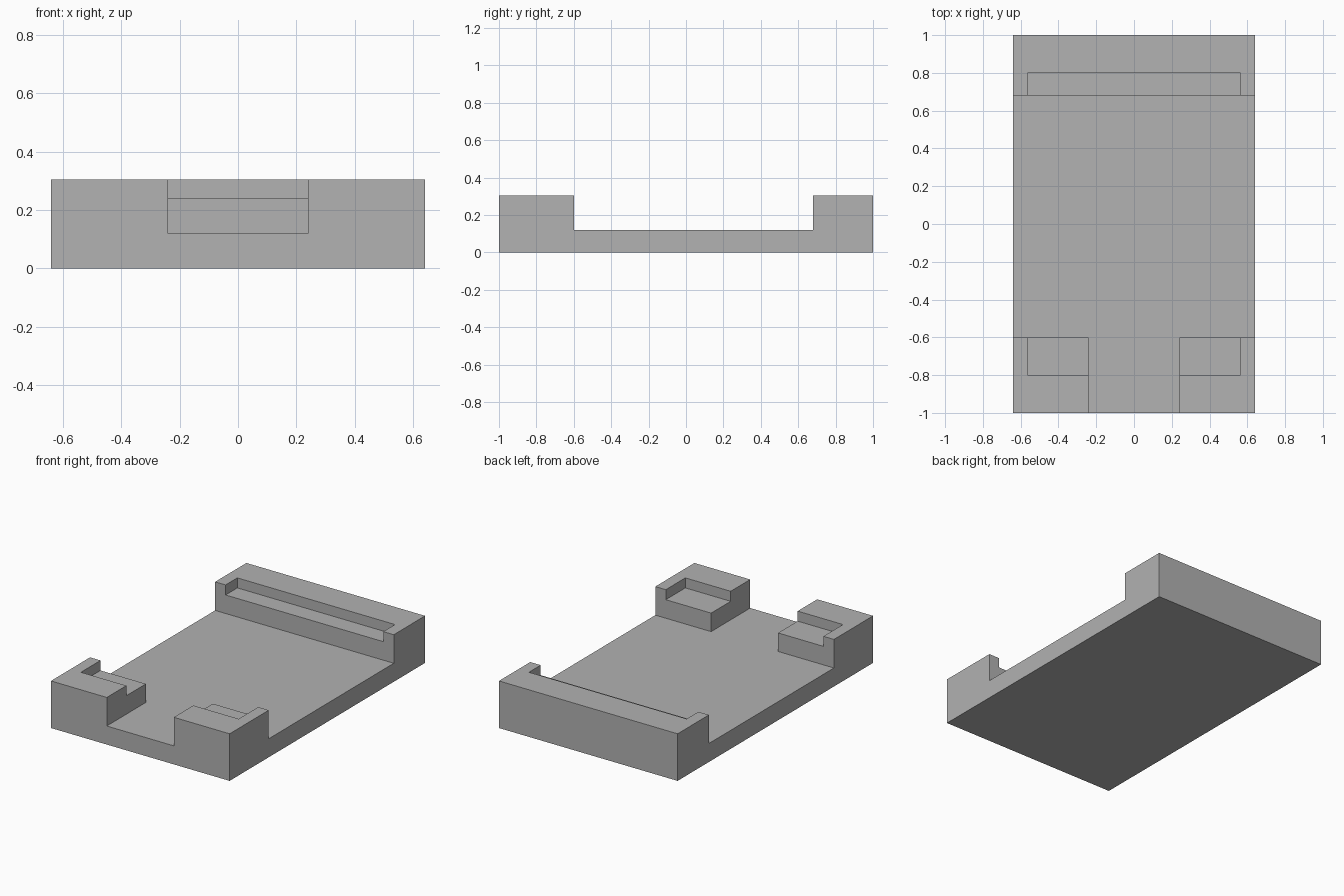
import bpy

default = bpy.data.objects.get("Cube")
if default:
    bpy.data.objects.remove(default, do_unlink=True)

grey = bpy.data.materials.new("plain grey")
grey.use_nodes = True
colour = (0.445, 0.445, 0.445, 1)
grey.diffuse_color = colour
grey.node_tree.nodes["Principled BSDF"].inputs["Base Color"].default_value = colour


def box(name, low, high):
    """Box between two opposite corners."""
    bpy.ops.mesh.primitive_cube_add(size=1)
    obj = bpy.context.object
    obj.name = name
    for v in obj.data.vertices:
        v.co = [h if c > 0 else l for c, l, h in zip(v.co, low, high)]
    obj.data.materials.append(grey)
    return obj


WIDTH, TOP, FLOOR, LEDGE = 0.64, 0.305, 0.12, 0.24

# Solid tray block
tray = box("tray", (-WIDTH, -1, 0), (WIDTH, 1, TOP))

# Cutters: open side channel, gap between front corner blocks, ledge recess
cutters = [
    box("side_channel_cutter", (-1, -0.6, FLOOR), (1, 0.68, 1)),
    box("front_gap_cutter", (-0.24, -1.5, FLOOR), (0.24, 0, 1)),
    box("ledge_recess_cutter", (-0.565, -0.8, LEDGE), (0.565, 0.8, 1)),
]
for cutter in cutters:
    cut = tray.modifiers.new(cutter.name, 'BOOLEAN')
    cut.operation = 'DIFFERENCE'
    cut.solver = 'EXACT'
    cut.object = cutter

# Apply the cuts and discard the cutters
bpy.context.view_layer.objects.active = tray
for cutter in cutters:
    bpy.ops.object.modifier_apply(modifier=cutter.name)
for cutter in cutters:
    bpy.data.objects.remove(cutter, do_unlink=True)
